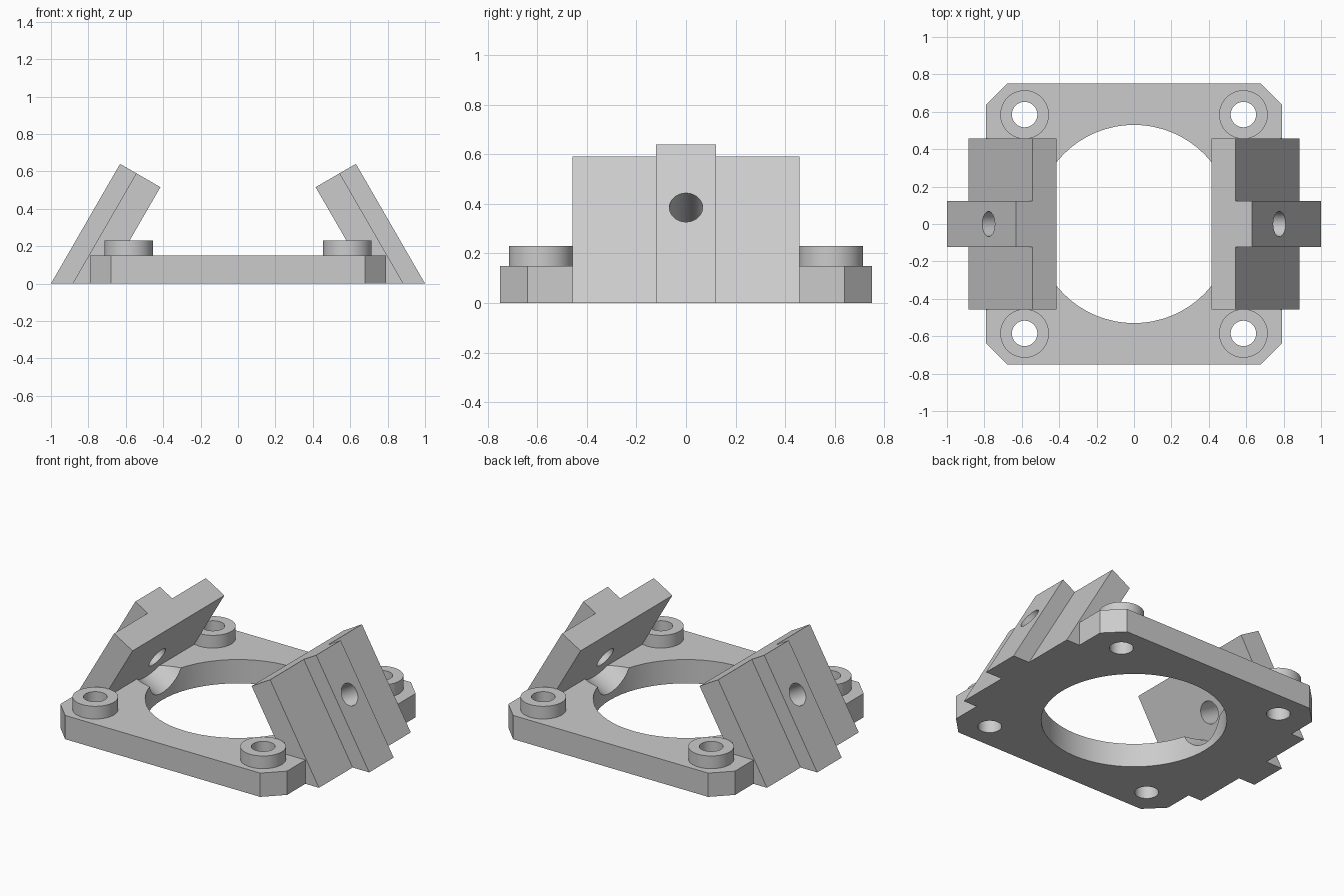
import bpy
import bmesh
import math
from mathutils import Matrix, Vector

cube = bpy.data.objects.get("Cube")
if cube:
    bpy.data.objects.remove(cube, do_unlink=True)

grey = bpy.data.materials.new("plain grey")
grey.use_nodes = True
grey.diffuse_color = (0.6, 0.6, 0.6, 1)
grey.node_tree.nodes["Principled BSDF"].inputs["Base Color"].default_value = (0.6, 0.6, 0.6, 1)


def make_object(name, bm):
    bmesh.ops.recalc_face_normals(bm, faces=bm.faces[:])
    mesh = bpy.data.meshes.new(name)
    bm.to_mesh(mesh)
    bm.free()
    mesh.materials.append(grey)
    obj = bpy.data.objects.new(name, mesh)
    bpy.context.collection.objects.link(obj)
    return obj


def prism(name, points, depth):
    """Extrude a closed outline of 3D points along the depth vector."""
    bm = bmesh.new()
    face = bm.faces.new([bm.verts.new(p) for p in points])
    new = bmesh.ops.extrude_face_region(bm, geom=[face])["geom"]
    bmesh.ops.translate(bm, vec=depth, verts=[g for g in new if isinstance(g, bmesh.types.BMVert)])
    return make_object(name, bm)


def cylinder(name, start, end, radius):
    start, end = Vector(start), Vector(end)
    axis = end - start
    matrix = Matrix.Translation((start + end) / 2) @ axis.to_track_quat("Z", "Y").to_matrix().to_4x4()
    bm = bmesh.new()
    bmesh.ops.create_cone(bm, cap_ends=True, segments=64, radius1=radius,
                          radius2=radius, depth=axis.length, matrix=matrix)
    return make_object(name, bm)


def cut(obj, start, end, radius):
    """Bore a round hole from start to end and bake the result."""
    cutter = cylinder("cutter", start, end, radius)
    cutter.hide_render = True
    mod = obj.modifiers.new("bore", "BOOLEAN")
    mod.operation = "DIFFERENCE"
    mod.solver = "EXACT"
    mod.object = cutter
    graph = bpy.context.evaluated_depsgraph_get()
    mesh = bpy.data.meshes.new_from_object(obj.evaluated_get(graph))
    obj.modifiers.clear()
    obj.data = mesh
    bpy.data.objects.remove(cutter, do_unlink=True)


plate_top, boss_top = 0.15, 0.23
bolt, bolt_radius = 0.585, 0.068
corners = [("right", -1, "front", -1), ("left", 1, "front", -1),
           ("left", 1, "back", 1), ("right", -1, "back", 1)]
parts = []

# Base plate with chamfered corners and a large central opening
w, d, c = 0.79, 0.75, 0.11
outline = [(-w, -d + c, 0), (-w + c, -d, 0), (w - c, -d, 0), (w, -d + c, 0),
           (w, d - c, 0), (w - c, d, 0), (-w + c, d, 0), (-w, d - c, 0)]
plate = prism("base_plate", outline, (0, 0, plate_top))
cut(plate, (0, 0, -0.1), (0, 0, 0.3), 0.53)
parts.append(plate)

# Bolt bosses, bored through together with the plate
for side, sx, end, sy in corners:
    x, y = sx * bolt, sy * bolt
    boss = cylinder(f"{end}_{side}_boss", (x, y, plate_top), (x, y, boss_top), 0.13)
    for obj in (boss, plate):
        cut(obj, (x, y, -0.1), (x, y, 0.4), bolt_radius)
    parts.append(boss)

# Leaning brackets: a wide slab with a narrow rib on its outer face
lean = math.radians(30)
slope = Vector((-math.sin(lean), 0, math.cos(lean)))
normal = Vector((math.cos(lean), 0, math.sin(lean)))
foot = Vector((1, 0, 0))
tip = foot + slope * 0.739
rib_depth, full_depth = 0.1, 0.249


def layer(near, far):
    """Side outline between two depths below the outer face, cut flat at the floor."""
    return [foot - Vector((near / math.cos(lean), 0, 0)), tip - normal * near,
            tip - normal * far, foot - Vector((far / math.cos(lean), 0, 0))]


for side, sx in (("left", 1), ("right", -1)):
    def mirrored(v):
        return Vector((v.x * sx, v.y, v.z))

    hole = foot + slope * (0.385 / math.cos(lean))
    inner = hole - normal * full_depth
    for kind, near, far, half in (("slab", rib_depth, full_depth, 0.457),
                                  ("rib", 0, rib_depth, 0.122)):
        points = [mirrored(p) + Vector((0, -half, 0)) for p in layer(near, far)]
        part = prism(f"{side}_bracket_{kind}", points, (0, 2 * half, 0))
        cut(part, mirrored(hole + normal * 0.2), mirrored(inner - normal * 0.2), 0.067)
        parts.append(part)
    # Round clearance scooped from the plate in line with the bracket hole
    cut(plate, mirrored(inner + normal * 0.01), mirrored(inner - normal * 0.4), 0.17)

# Smooth round walls, crisp edges
bpy.ops.object.select_all(action="DESELECT")
for obj in parts:
    obj.select_set(True)
bpy.context.view_layer.objects.active = plate
bpy.ops.object.shade_smooth_by_angle(angle=math.radians(30))
